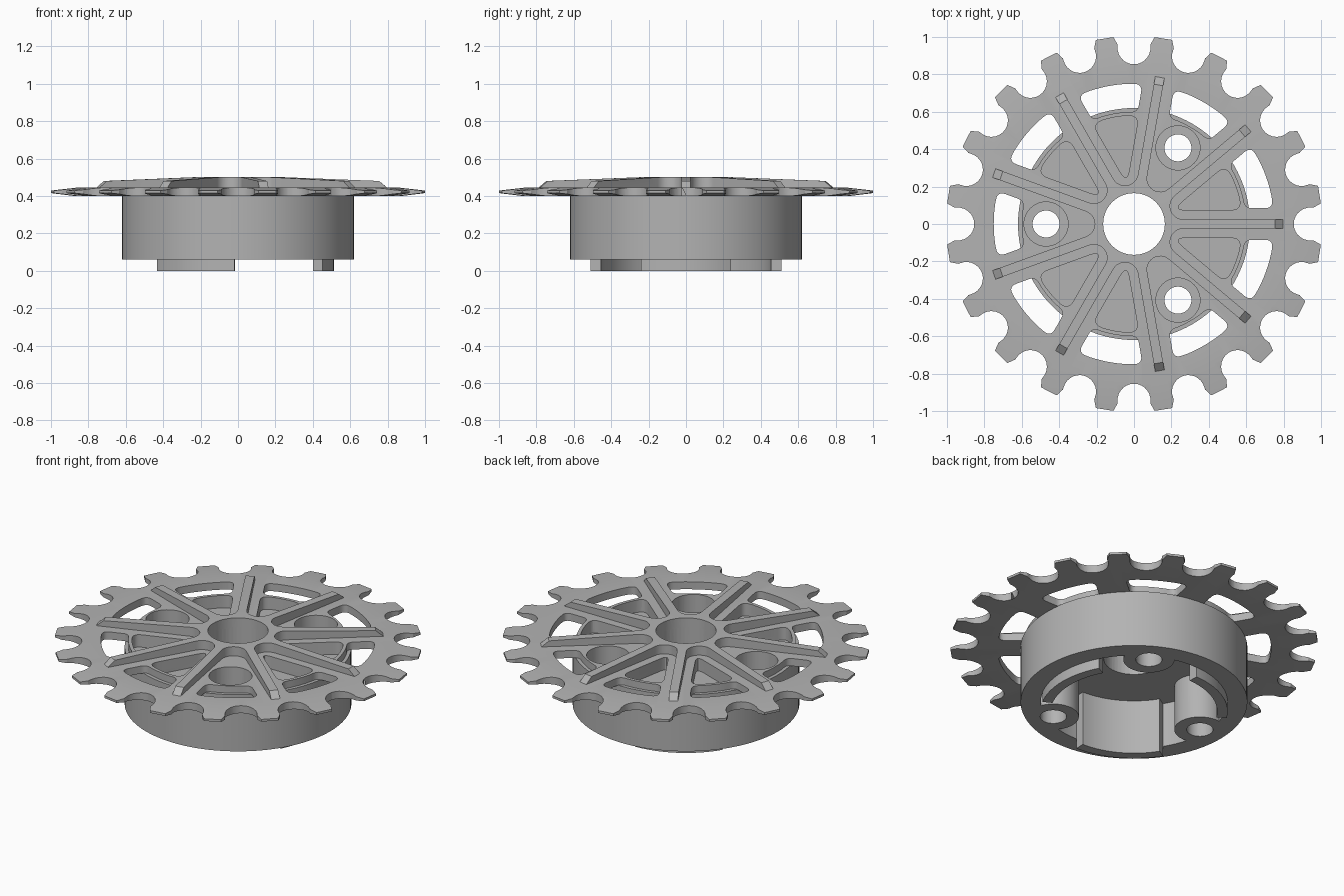
import bpy, bmesh
from math import sin, cos, tan, radians, pi, sqrt
from mathutils import Vector

cube = bpy.data.objects.get("Cube")
if cube:
    bpy.data.objects.remove(cube, do_unlink=True)

steel = bpy.data.materials.new("brushed grey")
steel.use_nodes = True
GREY = (0.45, 0.45, 0.45, 1)
steel.diffuse_color = GREY
steel.node_tree.nodes["Principled BSDF"].inputs["Base Color"].default_value = GREY

RIBS, BOLTS, TEETH = 9, 3, 20
HALF = radians(180 / RIBS)


def polar(r, a):
    return Vector((r * cos(a), r * sin(a)))


def turn(points, a):
    return [Vector((p.x * cos(a) - p.y * sin(a), p.x * sin(a) + p.y * cos(a))) for p in points]


def arc(center, r, a0, a1, n):
    return [center + polar(r, a0 + (a1 - a0) * i / n) for i in range(n + 1)]


def finish(name, bm):
    bmesh.ops.recalc_face_normals(bm, faces=bm.faces)
    mesh = bpy.data.meshes.new(name)
    bm.to_mesh(mesh)
    bm.free()
    ob = bpy.data.objects.new(name, mesh)
    bpy.context.collection.objects.link(ob)
    mesh.materials.append(steel)
    return ob


def prism(name, outlines, z0, z1):
    """Extrude one or more closed outlines between two heights."""
    bm = bmesh.new()
    for pts in outlines:
        low = [bm.verts.new((p.x, p.y, z0)) for p in pts]
        high = [bm.verts.new((p.x, p.y, z1)) for p in pts]
        bm.faces.new(low[::-1])
        bm.faces.new(high)
        for i in range(len(pts)):
            j = (i + 1) % len(pts)
            bm.faces.new((low[i], low[j], high[j], high[i]))
    return finish(name, bm)


def lathe(name, profile, n=120):
    """Revolve (radius, height) points running from axis to axis."""
    bm = bmesh.new()
    verts = [bm.verts.new((r, 0, z)) for r, z in profile]
    edges = [bm.edges.new(pair) for pair in zip(verts, verts[1:])]
    bmesh.ops.spin(bm, geom=verts + edges, cent=(0, 0, 0), axis=(0, 0, 1),
                   angle=2 * pi, steps=n, use_duplicate=False)
    bmesh.ops.remove_doubles(bm, verts=bm.verts, dist=1e-5)
    return finish(name, bm)


def combine(ob, tool, operation="DIFFERENCE"):
    mod = ob.modifiers.new(operation, "BOOLEAN")
    mod.operation, mod.object, mod.solver = operation, tool, "EXACT"
    bpy.context.view_layer.objects.active = ob
    bpy.ops.object.modifier_apply(modifier=mod.name)
    bpy.data.objects.remove(tool, do_unlink=True)


def disc(r, center=Vector((0, 0)), n=48):
    return arc(center, r, 0, 2 * pi, n)[:-1]


def rounded(corners):
    """Soften each corner (point, cut-back distance)."""
    out = []
    for i, (p, d) in enumerate(corners):
        if not d:
            out.append(p)
            continue
        a = p + (corners[i - 1][0] - p).normalized() * d
        b = p + (corners[(i + 1) % len(corners)][0] - p).normalized() * d
        for k in range(7):
            t = k / 6
            out.append(a * (1 - t) ** 2 + p * 2 * t * (1 - t) + b * t * t)
    return out


def beside_rib(r, offset, side):
    """Point at radius r, a set distance inside the rib bounding a sector."""
    t = sqrt(r * r - offset * offset)
    return Vector((t * cos(HALF) + offset * sin(HALF),
                   side * (t * sin(HALF) - offset * cos(HALF))))


def span(r, angle, n=6):
    return [(p, 0) for p in arc(Vector((0, 0)), r, -angle, angle, n)]


sectors = [HALF * (2 * i + 1) for i in range(RIBS)]
bolt_angles = [radians(60 + 360 / BOLTS * i) for i in range(BOLTS)]
bolt_spots = [polar(0.47, a) for a in bolt_angles]
pocket_angles = [a for i, a in enumerate(sectors) if i % 3 != 1]

# Sector cut-outs
window = rounded([(beside_rib(0.60, 0.085, -1), 0.035), (beside_rib(0.75, 0.085, -1), 0.045)]
                 + span(0.75, radians(8))
                 + [(beside_rib(0.75, 0.085, 1), 0.045), (beside_rib(0.60, 0.085, 1), 0.035)]
                 + span(0.60, radians(6))[::-1])
pocket = rounded([(Vector((0.075 / sin(HALF), 0)), 0.07), (beside_rib(0.58, 0.075, -1), 0.055)]
                 + span(0.58, radians(6)) + [(beside_rib(0.58, 0.075, 1), 0.055)])

# Toothed plate with bevelled teeth
notch = ([polar(1.005, radians(-6.3)), Vector((0.96, -0.088))]
         + arc(Vector((0.942, 0)), 0.088, radians(275), radians(85), 14)
         + [Vector((0.96, 0.088)), polar(1.005, radians(6.3))])
gear = [p for i in range(TEETH) for p in turn(notch, 2 * pi * i / TEETH)]
plate = prism("toothed_plate", [gear], 0.38, 0.48)
combine(plate, lathe("bevel", [(0, 0.40), (0.88, 0.40), (1.02, 0.417), (1.02, 0.427),
                               (0.86, 0.445), (0, 0.445)]), "INTERSECT")
combine(plate, prism("cut", [turn(window, a) for a in sectors], 0.3, 0.5))
combine(plate, prism("cut", [turn(pocket, a) for a in pocket_angles], 0.3, 0.5))
combine(plate, prism("cut", [disc(0.165)] + [disc(0.118, c) for c in bolt_spots], 0.3, 0.5))

# Ribbed spider on top, with fillets where ribs meet the hub
W, F = 0.025, 0.071
fillet = arc(Vector(((W + F) / sin(HALF), 0)), F, 1.5 * pi - HALF, 0.5 * pi + HALF, 12)
valley = [beside_rib(0.8, W, -1)] + fillet + [beside_rib(0.8, W, 1)]
spider = prism("hub_and_ribs", [[p for a in sectors for p in turn(valley, a)]], 0.44, 0.52)
combine(spider, lathe("slope", [(0, 0.43), (0.815, 0.43), (0.80, 0.442), (0.755, 0.48),
                                (0.25, 0.50), (0, 0.50)]), "INTERSECT")
combine(spider, prism("cut", [disc(0.165)], 0.3, 0.6))

# Drum housing, open underneath, with bolt bosses
drum = lathe("drum_housing", [(0, 0.33), (0.51, 0.33), (0.51, 0.06), (0.62, 0.06),
                              (0.62, 0.402), (0, 0.402)])
combine(drum, prism("boss", [disc(0.14, c) for c in bolt_spots], 0.06, 0.35), "UNION")
combine(drum, prism("cut", [turn(pocket, a) for a in pocket_angles], 0.37, 0.5))
combine(drum, prism("cut", [disc(0.118, c) for c in bolt_spots], 0.2, 0.5))
combine(drum, prism("cut", [disc(0.165)] + [disc(0.072, c) for c in bolt_spots], 0, 0.6))

# Locating tabs inside the drum, standing below its rim
tab = (arc(Vector((0, 0)), 0.512, radians(-28), radians(28), 16)
       + arc(Vector((0, 0)), 0.455, radians(28), radians(-28), 16))
tabs = prism("locating_tabs", [turn(tab, 2 * pi * i / BOLTS) for i in range(BOLTS)], 0, 0.335)

for ob in (plate, spider, drum, tabs):
    bpy.ops.object.select_all(action="DESELECT")
    ob.select_set(True)
    bpy.context.view_layer.objects.active = ob
    bpy.ops.object.shade_smooth_by_angle(angle=radians(25))
